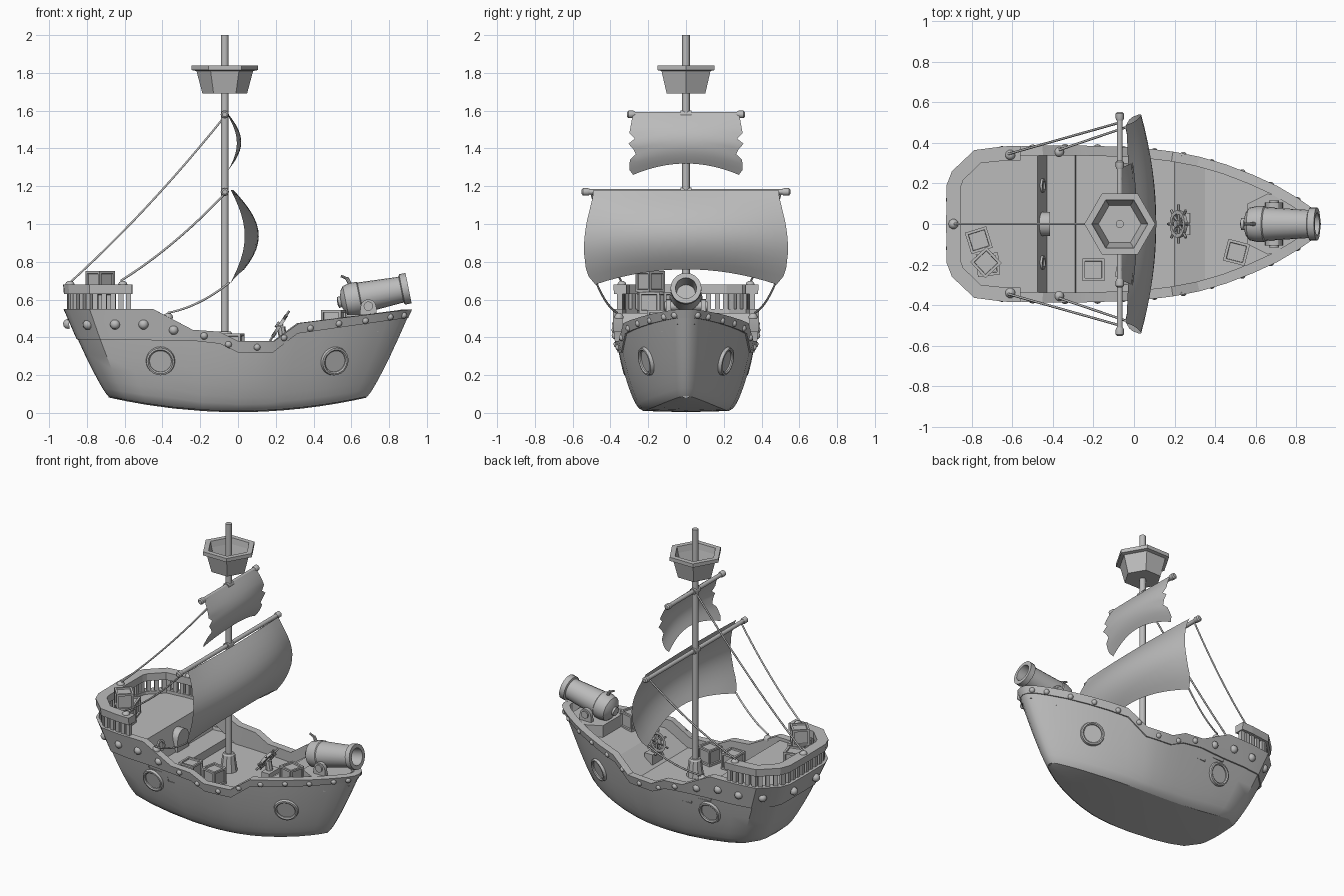
import bpy, bmesh, math
from mathutils import Vector, Matrix

if "Cube" in bpy.data.objects:
    bpy.data.objects.remove(bpy.data.objects["Cube"])

MAT = bpy.data.materials.new("plain grey")
MAT.diffuse_color = (0.5, 0.5, 0.5, 1)
MAT.use_nodes = True
MAT.node_tree.nodes["Principled BSDF"].inputs["Base Color"].default_value = MAT.diffuse_color


def finish(name, bm, smooth=35):
    bmesh.ops.recalc_face_normals(bm, faces=bm.faces)
    me = bpy.data.meshes.new(name)
    bm.to_mesh(me)
    bm.free()
    me.materials.append(MAT)
    ob = bpy.data.objects.new(name, me)
    bpy.context.collection.objects.link(ob)
    if smooth:
        bpy.context.view_layer.objects.active = ob
        ob.select_set(True)
        bpy.ops.object.shade_smooth_by_angle(angle=math.radians(smooth))
        ob.select_set(False)
    return ob


def rings(name, loops, close_u=True, close_v=False, caps=False, smooth=35):
    """Skin a list of point loops."""
    bm = bmesh.new()
    vs = [[bm.verts.new(p) for p in lp] for lp in loops]
    n, m = len(vs), len(vs[0])
    for i in range(n if close_v else n - 1):
        for j in range(m if close_u else m - 1):
            a, b = vs[i], vs[(i + 1) % n]
            bm.faces.new((a[j], a[(j + 1) % m], b[(j + 1) % m], b[j]))
    if caps:
        bm.faces.new(vs[0])
        bm.faces.new(vs[-1])
    return finish(name, bm, smooth)


def lathe(name, prof, n, loc, axis=(0, 0, 1), turn=0.0, smooth=35, close=False):
    """Turn (radius, height) points about an axis."""
    q = Vector(axis).to_track_quat('Z', 'Y')
    loops = [[Vector(loc) + q @ Vector((r * math.cos(turn + 2 * math.pi * k / n),
              r * math.sin(turn + 2 * math.pi * k / n), h)) for k in range(n)] for r, h in prof]
    return rings(name, loops, True, close, not close, smooth)


def rod(name, a, b, r, n=12):
    a, b = Vector(a), Vector(b)
    return lathe(name, [(r, 0), (r, (b - a).length)], n, a, b - a)


def box(name, loc, size, rot=0.0):
    bm = bmesh.new()
    bmesh.ops.create_cube(bm, size=1, matrix=Matrix.Translation(loc) @ Matrix.Rotation(rot, 4, 'Z')
                          @ Matrix.Diagonal((*size, 1)))
    return finish(name, bm, 0)


def rope(name, a, b, sag, r=0.006):
    a, b = Vector(a), Vector(b)
    cu = bpy.data.curves.new(name, 'CURVE')
    cu.dimensions, cu.bevel_depth, cu.bevel_resolution = '3D', r, 1
    sp = cu.splines.new('POLY')
    sp.points.add(12)
    for i, p in enumerate(sp.points):
        t = i / 12
        v = a.lerp(b, t) - Vector((0, 0, 4 * sag * t * (1 - t)))
        p.co = (*v, 1)
    cu.materials.append(MAT)
    bpy.context.collection.objects.link(bpy.data.objects.new(name, cu))


def lerp_tab(tab, x):
    if x <= tab[0][0]:
        return tab[0][1]
    for (x0, y0), (x1, y1) in zip(tab, tab[1:]):
        if x <= x1:
            return y0 + (y1 - y0) * (x - x0) / (x1 - x0)
    return tab[-1][1]


# Hull definition: gunwale outline, sheer line, band lower line
HALF = [(-.91, 0), (-.908, .19), (-.885, .25), (-.78, .35), (-.64, .367), (-.45, .372), (-.24, .372),
        (-.1, .368), (0, .363), (.1, .354), (.19, .343), (.32, .318), (.45, .28), (.58, .23),
        (.7, .175), (.8, .116), (.87, .067), (.9, .033), (.908, 0)]
SHEER = [(-.92, .55), (-.45, .55), (-.24, .44), (-.1, .43), (0, .38), (.19, .38), (.32, .475), (.92, .55)]
BAND = [(-.92, .39), (-.13, .38), (0, .32), (.19, .32), (.32, .42), (.92, .505)]
LOOP = HALF + [(x, -y) for x, y in HALF[-2:0:-1]]
fx = lambda s: .755 + .245 * max(s, 0) ** .85
fy = lambda s: .62 + .38 * max(s, 0) ** .55
zbot = lambda x: .01 + .08 * (x / .92) ** 2


def frac(x, z):
    return min(1, max(0, (z - zbot(x)) / (lerp_tab(SHEER, x) - zbot(x))))


def side(x, z):
    X = x
    for _ in range(6):
        s = frac(X, z)
        X = x / fx(s)
    return lerp_tab(HALF, X) * fy(s)


def side_normal(x, z, sg):
    e = .02
    dx = (side(x + e, z) - side(x - e, z)) / (2 * e)
    dz = (side(x, z + e) - side(x, z - e)) / (2 * e)
    return Vector((-dx, sg, -dz)).normalized()


def offset(path, i, d, closed=True):
    n = len(path)
    a = path[(i - 1) % n] if closed else path[max(i - 1, 0)]
    b = path[(i + 1) % n] if closed else path[min(i + 1, n - 1)]
    t = Vector((b[0] - a[0], b[1] - a[1])).normalized()
    return path[i][0] - t.y * d, path[i][1] + t.x * d


# Hull shell with its bottom
S = [0, .04, .1, .2, .35, .5, .7, .85, 1]
hull = [[(x * fx(s), y * fy(s), zbot(x) + s * (lerp_tab(SHEER, x) - .02 - zbot(x))) for x, y in LOOP] for s in S]
rings("hull", hull)
h = len(HALF)
rings("hull_bottom", [[hull[0][i], (hull[0][i][0], 0, hull[0][i][2] - .006), hull[0][-i]] for i in range(1, h - 1)],
      close_u=False)
for end, k in (("stern", (0, 1, -1)), ("bow", (h - 1, h - 2, h))):
    bm = bmesh.new()
    bm.faces.new([bm.verts.new(hull[0][j]) for j in k])
    finish(end + "_bottom", bm)

# Deck with bulkhead, step and ramp
DECK = [(-.875, .53), (-.475, .53), (-.43, .36), (-.29, .36), (-.285, .31), (.2, .31), (.35, .42), (.875, .47)]
xs = sorted(set([p[0] for p in DECK] + [p[0] for p in HALF if abs(p[0]) < .875]))
rings("deck", [[(x, k * max(lerp_tab(HALF, x) - .022, .01), lerp_tab(DECK, x)) for k in (-1, 1)] for x in xs],
      close_u=False, smooth=0)

# Thick gunwale band: outer strip, cap and inner wall
band = []
for i, (x, y) in enumerate(LOOP):
    zb, zt = lerp_tab(BAND, x), lerp_tab(SHEER, x)
    s = frac(x, zb)
    low = [(px * fx(s), py * fy(s)) for px, py in LOOP]
    inner = offset(LOOP, i, -.035)
    band.append([(*offset(low, i, -.004), zb), (*offset(low, i, .012), zb), (*offset(LOOP, i, .014), zt),
                 (*inner, zt), (*inner, min(lerp_tab(DECK, x) - .01, zt - .02))])
rings("gunwale_band", band, close_u=False, close_v=True, smooth=25)

# Stern balustrade
aft = [(-.56, .369)] + [p for p in HALF if p[0] < -.6][::-1]
aft = aft + [(x, -y) for x, y in aft[-2::-1]]
rail = [[(*offset(aft, i, d * -1, False), z) for d, z in ((.012, .63), (.016, .68), (-.055, .68), (-.055, .63))]
        for i in range(len(aft))]
rings("stern_rail", rail, caps=True, smooth=0)
for a, b in zip(aft, aft[1:]):
    a, b = Vector(a), Vector(b)
    n = max(1, round((b - a).length / .05))
    t = (b - a).normalized()
    for k in range(n):
        p = a.lerp(b, (k + .5) / n) + Vector((-t.y, t.x)) * .018
        box("baluster", (p.x, p.y, .59), (.027, .027, .1), math.atan2(t.y, t.x))


# Rivets and portholes
def dome(name, loc, r, axis):
    lathe(name, [(r, -.01), (r, 0), (r * .8, r * .45), (r * .35, r * .75)], 10, loc, axis, smooth=60)


RIVETS = [(-.79, .47, .027), (-.65, .47, .027), (-.5, .47, .027), (-.34, .44, .025), (-.18, .41, .02),
          (-.05, .365, .018), (.1, .35, .018), (.24, .4, .018), (.38, .45, .018), (.53, .475, .018),
          (.67, .49, .018), (.8, .51, .018), (.87, .52, .018)]
for sg in (-1, 1):
    for x, z, r in RIVETS:
        n = side_normal(x, z, sg)
        dome("rivet", Vector((x, sg * side(x, z), z)) + n * .012, r, n)
    dome("stern_rivet", (-.905, sg * .12, .47), .027, (-1, 0, -.2))
    for x in (-.41, .51):
        n = side_normal(x, .275, sg)
        p = Vector((x, sg * side(x, .275), .275))
        lathe("porthole_ring", [(.058, -.01), (.058, .014), (.065, .02), (.074, .018), (.08, -.01)], 24, p, n, close=True)
        lathe("porthole_glass", [(.06, -.01), (.06, .006)], 24, p, n)
    # Bulkhead windows
    lathe("bulkhead_window", [(.035, -.02), (.035, .012), (.022, .012), (.022, .004)], 12, (-.455, sg * .19, .45), (1, 0, .27))

# Arched cabin door
arch = [(-.06, .35), (.06, .35)] + [(.06 * math.cos(a), .44 + .06 * math.sin(a)) for a in
                                    [math.pi * k / 8 for k in range(9)]]
rings("door", [[(x, y, z) for y, z in arch] for x in (-.47, -.415)], caps=True)

# Mast and crow's nest
MX = -.07
rod("mast", (MX, 0, .31), (MX, 0, 2), .02)
lathe("mast_foot", [(.055, 0), (.04, .11), (.032, .12)], 10, (MX, 0, .31), smooth=25)
lathe("crows_nest", [(.118, 1.69), (.15, 1.81), (.175, 1.815), (.175, 1.84), (.138, 1.84), (.13, 1.8), (.105, 1.72)],
      6, (MX, 0, 0), smooth=0)

# Yards and sails
for nm, z, w in (("lower", 1.17, .55), ("upper", 1.58, .31)):
    rod(nm + "_yard", (MX, -w, z), (MX, w, z), .014)
    lathe(nm + "_yard_collar", [(.022, -.03), (.022, .03)], 12, (MX, 0, z), (0, 1, 0))
    for sg in (-1, 1):
        lathe(nm + "_yard_cap", [(.016, -.03), (.02, -.02), (.02, .005), (.012, .012)], 12, (MX, sg * (w - .01), z), (0, sg, 0))


def sail(name, z, drop, corner, x0, bulge, flat, widths):
    loops, n = [], len(widths) - 1
    for i, w in enumerate(widths):
        v = i / n
        row = []
        for k in range(17):
            u = k / 8 - 1
            b = bulge * (1 - flat * u * u) * math.sin(math.pi * (.06 + .9 * v - .14 * v * (1 - u * u)))
            row.append((x0 + b, u * w, z - v * (drop + corner * u * u)))
        loops.append(row)
    rings(name, loops, close_u=False, smooth=60)


sail("lower_sail", 1.18, .42, .08, -.055, .165, .45,
     [.49, .495, .505, .515, .525, .532, .537, .54, .54, .535, .53, .515, .48])
sail("upper_sail", 1.59, .27, .06, -.075, .092, .25,
     [.28, .285, .29, .295, .3, .27, .305, .28, .265, .295, .3, .3, .28])

# Ropes with knots
rope("stern_rope", (MX, 0, 1.57), (-.89, 0, .69), .035)
dome("rope_knot", (-.89, 0, .68), .025, (0, 0, 1))
for sg in (-1, 1):
    rope("yard_rope", (MX, sg * .5, 1.16), (-.62, sg * .345, .7), .03)
    rope("sheet_rope", (-.045, sg * .475, .69), (-.37, sg * .365, .53), .025)
    dome("rope_knot", (-.61, sg * .34, .68), .025, (0, 0, 1))
    dome("rope_knot", (-.37, sg * .355, .51), .025, (0, 0, 1))


# Crates: panelled cube with raised frame
def crate(loc, rot, s=.11):
    bm = bmesh.new()
    bmesh.ops.create_cube(bm, size=s, matrix=Matrix.Translation(Vector(loc) + Vector((0, 0, s / 2))) @ Matrix.Rotation(rot, 4, 'Z'))
    bmesh.ops.inset_individual(bm, faces=bm.faces[:], thickness=s * .17)
    bmesh.ops.inset_individual(bm, faces=bm.faces[:6], thickness=.002, depth=-.01)
    finish("crate", bm, 0)


for loc, rot in (((-.765, -.08, .53), .3), ((-.72, -.2, .53), .1), ((-.73, -.19, .64), .75),
                 ((-.2, -.225, .31), 0), ((-.03, -.215, .31), -.2), ((.505, -.14, .435), -.25)):
    crate(loc, rot)

# Steering wheel on a post
C, N = Vector((.22, 0, .46)), Vector((-.84, 0, .54))
q = N.to_track_quat('Z', 'Y')
lathe("wheel_rim", [(.05, -.009), (.068, -.009), (.068, .009), (.05, .009)], 16, C, N, close=True)
lathe("wheel_hub", [(.018, -.015), (.018, .02)], 10, C, N)
for k in range(8):
    d = q @ Vector((math.cos(k * math.pi / 4), math.sin(k * math.pi / 4), 0))
    rod("wheel_spoke", C, C + d * .095, .007, 6)
rod("wheel_post", (.25, 0, .32), C - N * .01, .022, 8)
box("wheel_stand", (.245, 0, .36), (.06, .11, .07))

# Cannon with platform and cradle
plat = [(.56, -.1), (.66, -.15), (.74, -.13), (.83, -.06), (.83, .06), (.74, .13), (.66, .15), (.56, .1)]
rings("cannon_platform", [[(x, y, z) for x, y in plat] for z in (.43, .52)], caps=True, smooth=0)
A = Vector((.37, 0, .075)).normalized()
lathe("cannon_barrel", [(.012, -.03), (.03, -.025), (.028, -.01), (.06, 0), (.08, .015), (.088, .05), (.088, .09),
      (.083, .095), (.07, .3), (.07, .315), (.082, .32), (.082, .355), (.056, .355), (.05, .2), (.01, .2)],
      20, (.555, 0, .59), A, smooth=40)
rod("cannon_fuse", (.6, 0, .67), (.575, 0, .715), .01, 8)
rod("cannon_fuse_tip", (.58, 0, .71), (.545, 0, .725), .007, 8)
rod("cannon_trunnion", (.69, -.115, .565), (.69, .115, .565), .025)
cheek = [(.645, .5), (.735, .5)] + [(.69 + .042 * math.cos(k * math.pi / 6), .56 + .042 * math.sin(k * math.pi / 6))
                                    for k in range(7)]
for sg in (-1, 1):
    rings("cannon_cheek", [[(x, sg * y, z) for x, z in cheek] for y in (.08, .105)], caps=True, smooth=30)
